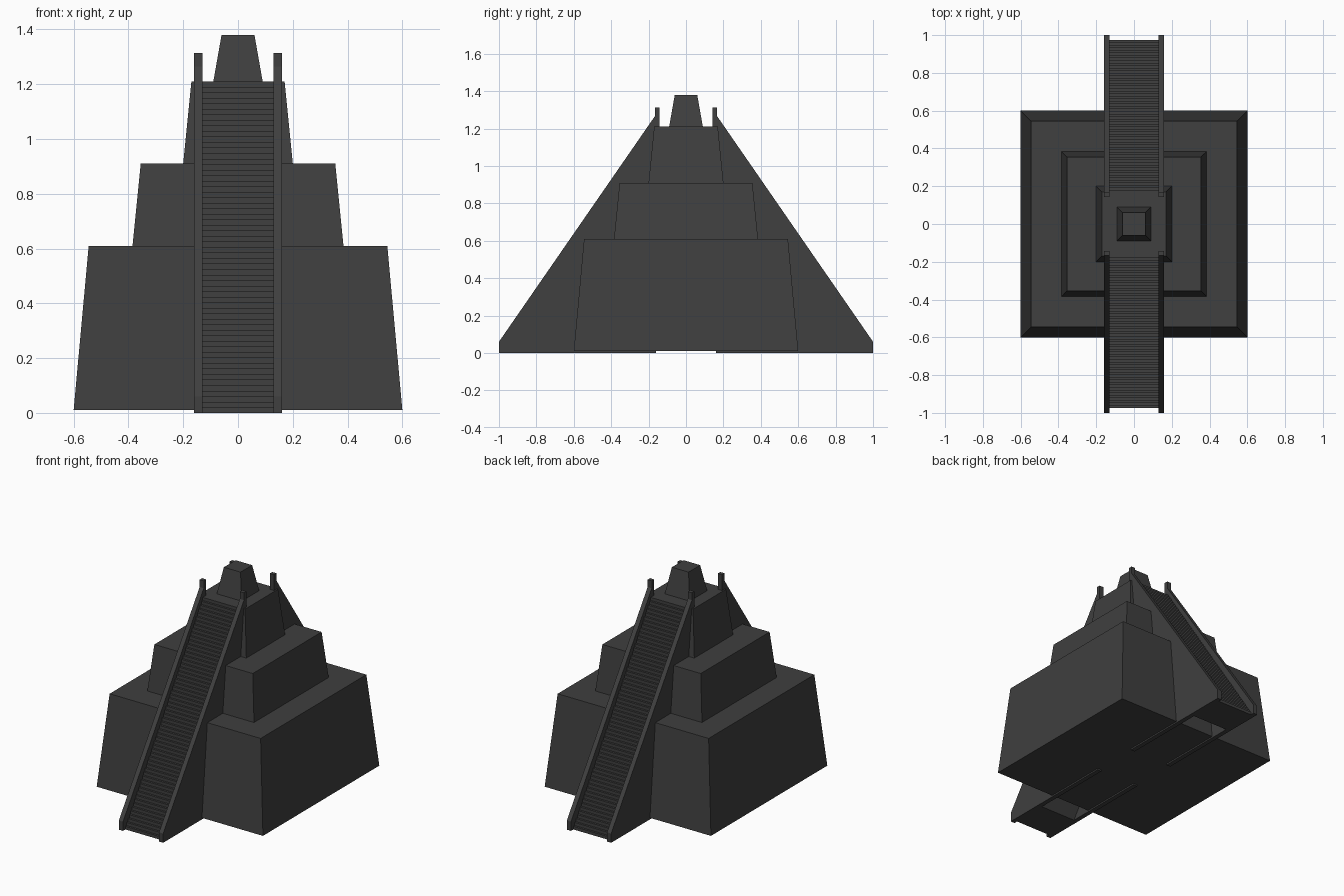
import bpy

if "Cube" in bpy.data.objects:
    bpy.data.objects.remove(bpy.data.objects["Cube"], do_unlink=True)

STONE = (0.05, 0.05, 0.05, 1)
stone = bpy.data.materials.new("dark_stone")
stone.use_nodes = True
stone.diffuse_color = STONE
stone.node_tree.nodes["Principled BSDF"].inputs["Base Color"].default_value = STONE


def make(name, verts, faces):
    mesh = bpy.data.meshes.new(name)
    mesh.from_pydata(verts, [], faces)
    mesh.materials.append(stone)
    mesh.update()
    obj = bpy.data.objects.new(name, mesh)
    bpy.context.collection.objects.link(obj)
    return obj


def tier(name, bottom, top, z0, z1):
    """Square block with sloping sides, given its half widths."""
    corners = [(-1, -1), (1, -1), (1, 1), (-1, 1)]
    verts = [(x * r, y * r, z) for r, z in ((bottom, z0), (top, z1)) for x, y in corners]
    sides = [(i, (i + 1) % 4, (i + 1) % 4 + 4, i + 4) for i in range(4)]
    return make(name, verts, [(3, 2, 1, 0), (4, 5, 6, 7)] + sides)


def extrude_profile(name, profile, x0, x1, turned):
    """Sweep a (y, z) outline, listed clockwise seen from +x, between two x values."""
    n = len(profile)
    s = -1 if turned else 1
    verts = [(s * x, s * y, z) for x in (x0, x1) for y, z in profile]
    sides = [(i, (i + 1) % n, (i + 1) % n + n, i + n) for i in range(n)]
    ends = [tuple(reversed(range(n))), tuple(range(n, 2 * n))]
    obj = make(name, verts, ends + sides)
    # make every face point outward
    import bmesh
    bm = bmesh.new()
    bm.from_mesh(obj.data)
    bmesh.ops.recalc_face_normals(bm, faces=bm.faces)
    bm.to_mesh(obj.data)
    bm.free()
    return obj


# Stepped body and shrine
tier("lower_tier", 0.60, 0.545, 0.01, 0.61)
tier("middle_tier", 0.385, 0.355, 0.61, 0.91)
tier("upper_tier", 0.20, 0.17, 0.91, 1.21)
tier("summit_shrine", 0.09, 0.06, 1.21, 1.38)

# Stair outline: sawtooth treads over a sloping hollow underside
STEPS = 60
START, END, TOP = -0.975, -0.165, 1.21
run, rise = (END - START) / STEPS, TOP / STEPS
stair = []
for i in range(STEPS):
    y = START + i * run
    stair += [(y, i * rise), (y, (i + 1) * rise)]
stair += [(END, TOP), (END, TOP - 0.35), (START + 0.24, 0)]

# Side wall outline with an upright post at the head
wall = [(-1, 0), (-1, 0.06), (-0.167, 1.265), (-0.167, 1.313),
        (-0.142, 1.313), (-0.142, 1.2), (-0.16, 1.2), (-0.16, 0)]

for side, turned in (("front", False), ("back", True)):
    extrude_profile(side + "_stairs", stair, -0.13, 0.13, turned)
    extrude_profile(side + "_stair_wall_a", wall, -0.16, -0.13, turned)
    extrude_profile(side + "_stair_wall_b", wall, 0.13, 0.16, turned)
